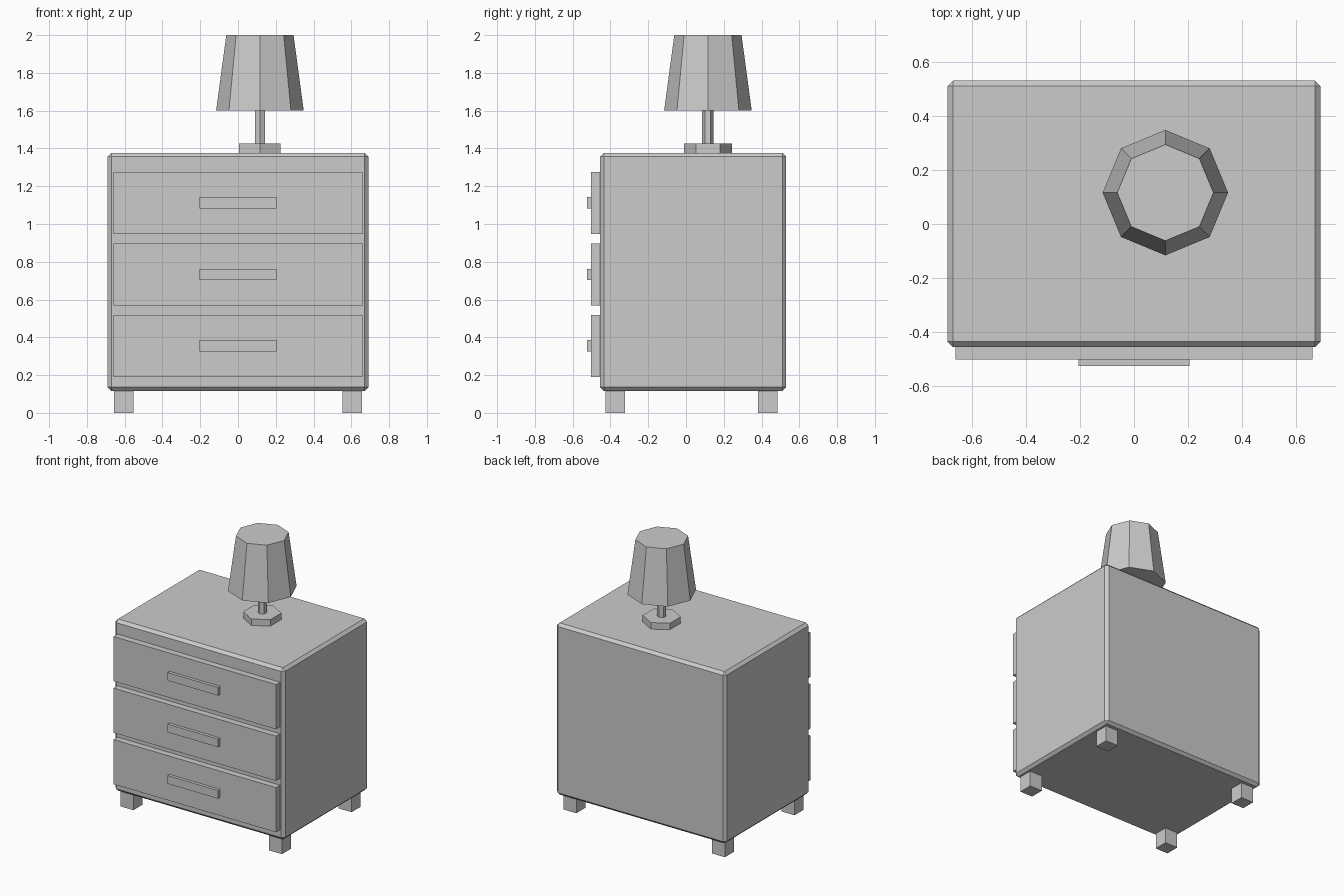
import bpy
from mathutils import Vector

if "Cube" in bpy.data.objects:
    bpy.data.objects.remove(bpy.data.objects["Cube"])


def box(name, lo, hi, bevel=0):
    lo, hi = Vector(lo), Vector(hi)
    bpy.ops.mesh.primitive_cube_add(size=1, location=(lo + hi) / 2)
    ob = bpy.context.object
    ob.name = name
    ob.scale = hi - lo
    bpy.ops.object.transform_apply(location=False, rotation=False, scale=True)
    if bevel:
        mod = ob.modifiers.new("chamfer", 'BEVEL')
        mod.width = bevel
        mod.segments = 1
    return ob


def frustum(name, sides, r_low, r_top, z0, z1):
    # first vertex lies on the y axis
    bpy.ops.mesh.primitive_cone_add(vertices=sides, radius1=r_low, radius2=r_top,
                                    depth=z1 - z0, location=(0.116, 0.116, (z0 + z1) / 2))
    bpy.context.object.name = name


# Chamfered cabinet body
box("cabinet", (-0.69, -0.455, 0.116), (0.69, 0.53, 1.377), bevel=0.02)

# Drawers with bar handles
for i, z in enumerate((0.355, 0.733, 1.112)):
    box(f"drawer_{i + 1}", (-0.66, -0.502, z - 0.164), (0.66, -0.45, z + 0.164))
    box(f"handle_{i + 1}", (-0.205, -0.525, z - 0.03), (0.205, -0.495, z + 0.03))

# Square feet
for side, x in (("left", -0.604), ("right", 0.604)):
    for end, y in (("front", -0.374), ("back", 0.433)):
        box(f"{end}_{side}_foot", (x - 0.052, y - 0.052, 0), (x + 0.052, y + 0.052, 0.12))

# Table lamp: hexagonal base and stem, octagonal shade
frustum("lamp_base", 6, 0.127, 0.127, 1.37, 1.425)
frustum("lamp_stem", 6, 0.03, 0.03, 1.42, 1.61)
frustum("lamp_shade", 8, 0.232, 0.178, 1.6, 2.0)
